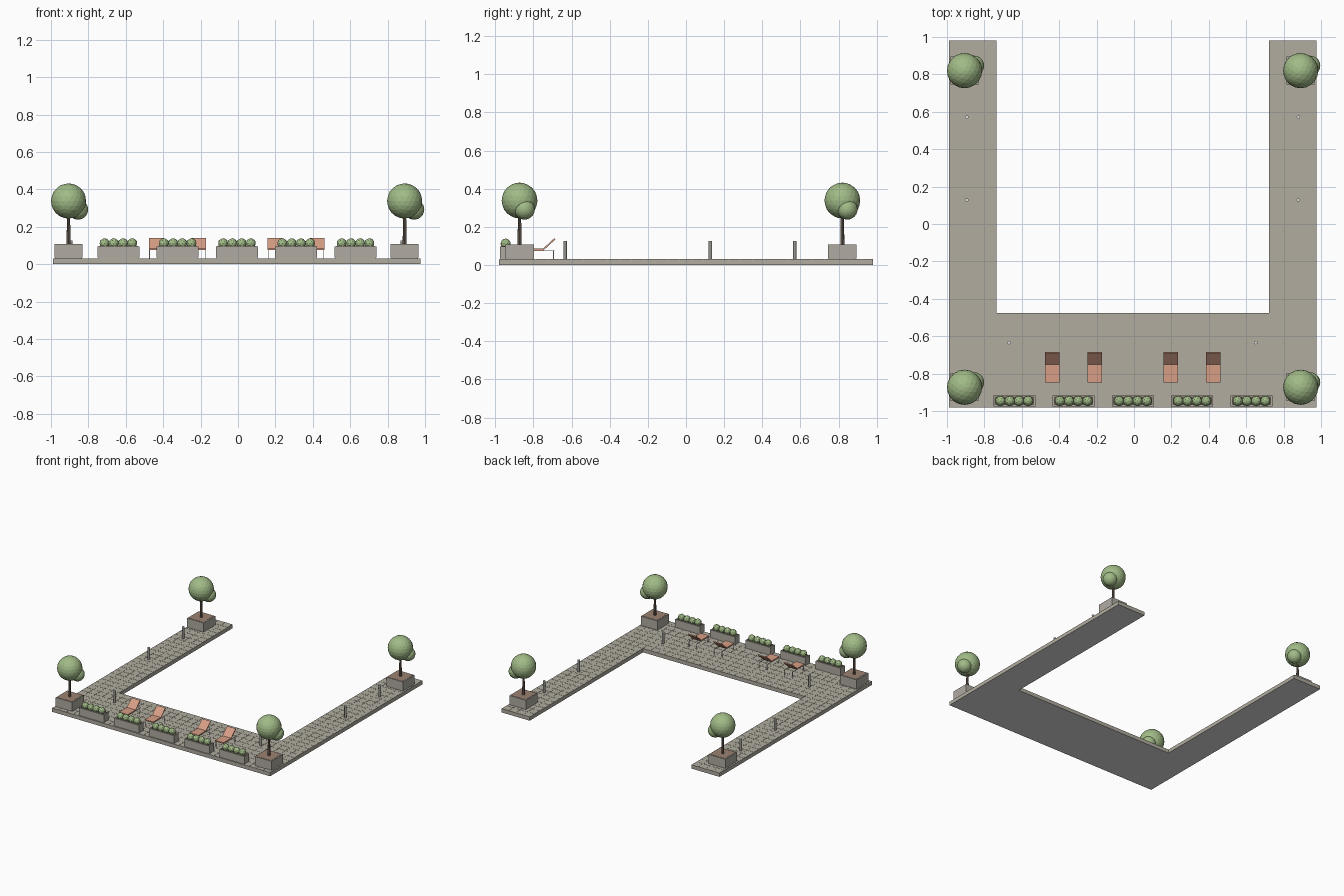
import bpy, bmesh, math
from mathutils import Matrix, Vector

if "Cube" in bpy.data.objects:
    bpy.data.objects.remove(bpy.data.objects["Cube"])


def material(name, hex_code):
    m = bpy.data.materials.new(name)
    srgb = [int(hex_code[i:i + 2], 16) / 255 for i in (0, 2, 4)]
    m.diffuse_color = [((c + 0.055) / 1.055) ** 2.4 if c > 0.04 else c / 12.92 for c in srgb] + [1]
    m.use_nodes = True
    m.node_tree.nodes["Principled BSDF"].inputs["Base Color"].default_value = m.diffuse_color
    return m


PAVING = material("paving", "b1aca0")
UNDERSIDE = material("slab_underside", "dedede")
STONE = material("planter_stone", "b0aba2")
SOIL = material("soil", "9a8270")
DARK_SOIL = material("damp_soil", "6e6252")
LEAF = material("foliage", "a1bb87")
BARK = material("bark", "73655a")
WOOD = material("warm_wood", "d79f85")
WHITE = material("white_metal", "e4e4e2")
POST = material("post_grey", "979690")


def finish(name, bm, *mats):
    mesh = bpy.data.meshes.new(name)
    bm.to_mesh(mesh)
    bm.free()
    for m in mats:
        mesh.materials.append(m)
    ob = bpy.data.objects.new(name, mesh)
    bpy.context.collection.objects.link(ob)
    return ob


def paint(verts, index):
    for f in {f for v in verts for f in v.link_faces}:
        f.material_index = index


def box(bm, centre, size, index=0, tilt=0):
    mat = Matrix.Translation(centre) @ Matrix.Rotation(tilt, 4, 'X') @ Matrix.Diagonal((*size, 1))
    paint(bmesh.ops.create_cube(bm, size=1, matrix=mat)["verts"], index)


def cylinder(bm, x, y, z0, z1, r, index=0, sides=12, r_top=None):
    mat = Matrix.Translation((x, y, (z0 + z1) / 2))
    paint(bmesh.ops.create_cone(bm, cap_ends=True, segments=sides, radius1=r,
                                radius2=r_top or r, depth=z1 - z0, matrix=mat)["verts"], index)


def ball(bm, centre, r, detail):
    bmesh.ops.create_icosphere(bm, subdivisions=detail, radius=r, matrix=Matrix.Translation(centre))


def planter(name, x, y, w, d, top, soil):
    # Stone block on a slightly recessed plinth, soil plate on top
    bm = bmesh.new()
    box(bm, (x, y, DECK + 0.002), (w - 0.006, d - 0.006, 0.004))
    box(bm, (x, y, (DECK + 0.004 + top) / 2), (w, d, top - DECK - 0.004))
    box(bm, (x, y, top), (w - 0.015, d - 0.013, 0.003), 1)
    finish(name, bm, STONE, soil)


DECK = 0.031
X0, X1, Y0, Y1 = -0.99, 0.976, -0.98, 0.982       # outer bounds
IX0, IX1, IY = -0.736, 0.722, -0.477              # inner opening

# U-shaped slab
bm = bmesh.new()
outline = [(X0, Y0), (X1, Y0), (X1, Y1), (IX1, Y1), (IX1, IY), (IX0, IY), (IX0, Y1), (X0, Y1)]
base = bm.faces.new([bm.verts.new((x, y, 0)) for x, y in outline])
top = bmesh.ops.extrude_face_region(bm, geom=[base])["geom"]
bmesh.ops.translate(bm, vec=(0, 0, DECK - 0.001),
                    verts=[g for g in top if isinstance(g, bmesh.types.BMVert)])
bmesh.ops.recalc_face_normals(bm, faces=bm.faces)
for f in bm.faces:
    f.material_index = 1 if f.normal.z < -0.5 else 0
finish("deck_slab", bm, PAVING, UNDERSIDE)

# Paving stones with fine joints
bm = bmesh.new()
for xa, xb, ya, yb in ((X0, X1, Y0, IY), (X0, IX0, IY, Y1), (IX1, X1, IY, Y1)):
    nx, ny = round((xb - xa) / 0.0635), round((yb - ya) / 0.0635)
    dx, dy = (xb - xa) / nx, (yb - ya) / ny
    for i in range(nx):
        for j in range(ny):
            box(bm, (xa + (i + 0.5) * dx, ya + (j + 0.5) * dy, DECK - 0.001),
                (dx - 0.002, dy - 0.002, 0.002))
finish("paving_stones", bm, PAVING)

# Corner trees in square planters
for x in (-0.906, 0.891):
    for y in (-0.873, 0.82):
        planter("tree_planter", x, y, 0.149, 0.149, 0.107, SOIL)
        bm = bmesh.new()
        cylinder(bm, x, y, 0.105, 0.27, 0.011, sides=8, r_top=0.008)
        finish("tree_trunk", bm, BARK)
        bm = bmesh.new()
        ball(bm, (x, y, 0.338), 0.094, 3)
        ball(bm, (x + 0.051, y + 0.026, 0.292), 0.054, 3)
        finish("tree_crown", bm, LEAF)

# Row of long planters with round shrubs
for k in range(5):
    x, y = -0.64 + 0.317 * k, -0.946
    planter("long_planter", x, y, 0.225, 0.058, 0.096, DARK_SOIL)
    bm = bmesh.new()
    for i in range(4):
        ball(bm, (x - 0.074 + 0.0495 * i, y, 0.112), 0.027, 2)
    finish("shrubs", bm, LEAF)

# Reclining loungers
hinge, head = Vector((0, -0.748, 0.082)), Vector((0, -0.687, 0.138))
back = head - hinge
for x in (-0.438, -0.21, 0.197, 0.424):
    bm = bmesh.new()
    box(bm, (x, -0.7965, 0.081), (0.077, 0.101, 0.009))
    mid = (hinge + head) / 2
    box(bm, (x, mid.y, mid.z), (0.077, back.length, 0.008), tilt=math.atan2(back.z, back.y))
    finish("lounger_seat", bm, WOOD)
    bm = bmesh.new()
    for s in (-1, 1):
        box(bm, (x + s * 0.035, -0.768, 0.075), (0.004, 0.154, 0.004))
        for y in (-0.839, -0.695):
            box(bm, (x + s * 0.035, y, (DECK + 0.076) / 2), (0.004, 0.004, 0.076 - DECK))
    finish("lounger_frame", bm, WHITE)

# Lamp posts
for x, y in ((-0.894, 0.571), (-0.894, 0.128), (-0.669, -0.634),
             (0.879, 0.571), (0.879, 0.128), (0.651, -0.634)):
    bm = bmesh.new()
    cylinder(bm, x, y, DECK, 0.122, 0.009)
    cylinder(bm, x, y, 0.122, 0.127, 0.0095, 1)
    finish("lamp_post", bm, POST, WHITE)
